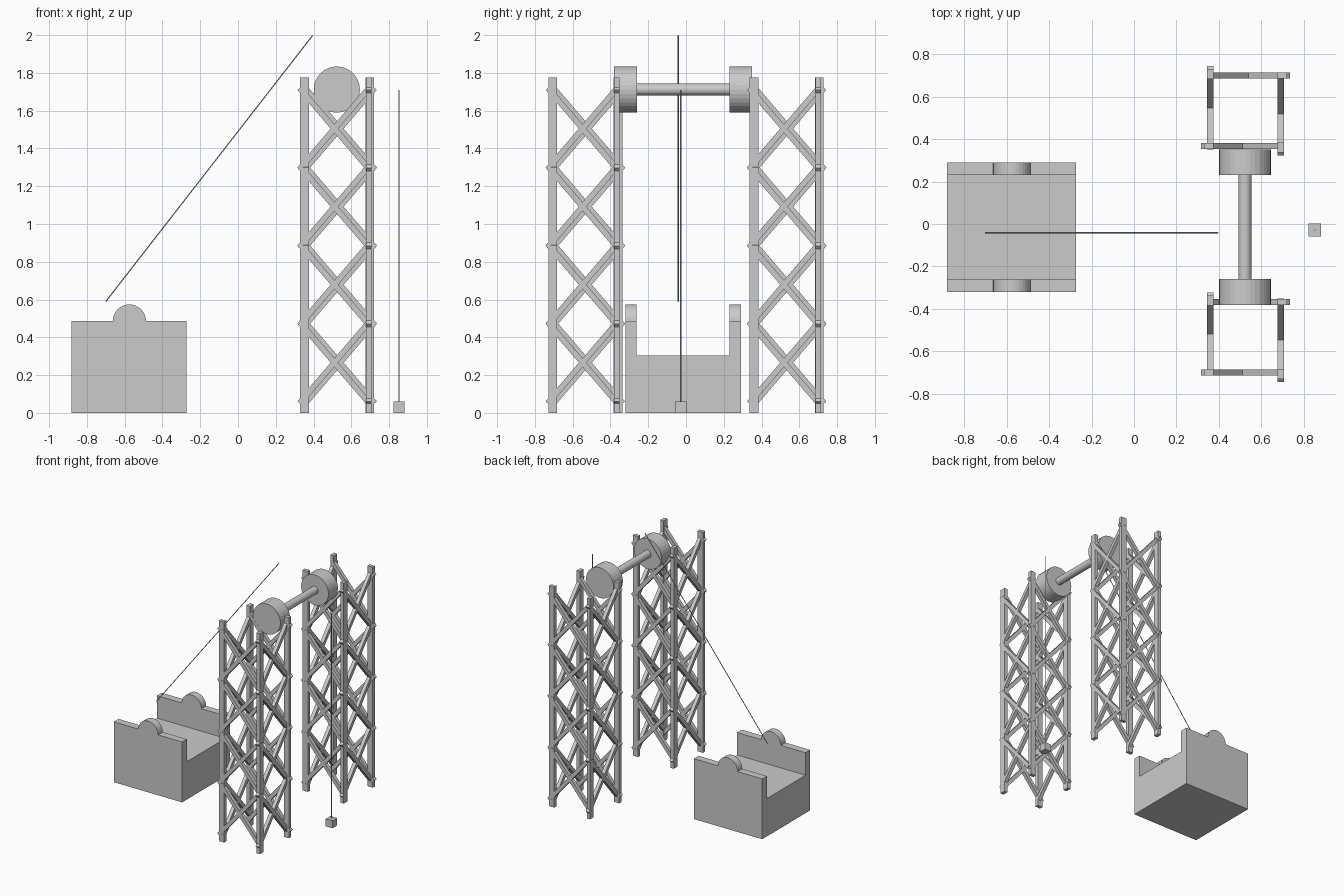
import bpy, bmesh, math
from mathutils import Vector, Matrix

if "Cube" in bpy.data.objects:
    bpy.data.objects.remove(bpy.data.objects["Cube"])


def finish(name, bm):
    bmesh.ops.recalc_face_normals(bm, faces=bm.faces)
    me = bpy.data.meshes.new(name)
    bm.to_mesh(me)
    bm.free()
    ob = bpy.data.objects.new(name, me)
    bpy.context.collection.objects.link(ob)
    return ob


def add_box(bm, center, size, rot=Matrix()):
    m = Matrix.Translation(center) @ rot @ Matrix.Diagonal((*size, 1))
    bmesh.ops.create_cube(bm, size=1, matrix=m)


def cylinder(name, a, b, r, sides=32):
    a, b = Vector(a), Vector(b)
    d = b - a
    m = Matrix.Translation((a + b) / 2) @ d.to_track_quat('Z', 'Y').to_matrix().to_4x4()
    bm = bmesh.new()
    bmesh.ops.create_cone(bm, cap_ends=True, segments=sides, radius1=r, radius2=r,
                          depth=d.length, matrix=m)
    return finish(name, bm)


def prism(name, points, direction):
    bm = bmesh.new()
    face = bm.faces.new([bm.verts.new(p) for p in points])
    ext = bmesh.ops.extrude_face_region(bm, geom=[face])
    verts = [v for v in ext['geom'] if isinstance(v, bmesh.types.BMVert)]
    bmesh.ops.translate(bm, verts=verts, vec=direction)
    # keep the starting cap
    if not face.is_valid:
        bmesh.ops.holes_fill(bm, edges=bm.edges)
    return finish(name, bm)


# Lattice towers: four identical panels (one leg + stacked X braces) in a pinwheel
HEIGHT, THICK, FACE = 1.775, 0.029, 0.166
BRACE_LEN, BRACE_W, ANGLE = 0.566, 0.03, math.radians(49.4)


def tower(name, cx, cy):
    bm = bmesh.new()
    for q in range(4):
        turn = Matrix.Translation((cx, cy, 0)) @ Matrix.Rotation(q * math.pi / 2, 4, 'Z')
        panel = bmesh.new()
        add_box(panel, (-0.173, -FACE, HEIGHT / 2), (0.046, THICK, HEIGHT))
        for k in range(4):
            for s in (1, -1):
                add_box(panel, (-0.0145, -FACE, 0.266 + 0.413 * k),
                        (BRACE_LEN, THICK, BRACE_W), Matrix.Rotation(s * ANGLE, 4, 'Y'))
        panel.transform(turn)
        tmp = bpy.data.meshes.new("panel_tmp")
        panel.to_mesh(tmp)
        panel.free()
        bm.from_mesh(tmp)
        bpy.data.meshes.remove(tmp)
    finish(name, bm)


tower("front_tower", 0.525, -0.533)
tower("back_tower", 0.525, 0.533)

# Axle with end drums
AX, AZ = 0.523, 1.712
cylinder("axle", (AX, -0.262, AZ), (AX, 0.232, AZ), 0.031)
cylinder("front_drum", (AX, -0.381, AZ), (AX, -0.260, AZ), 0.122)
cylinder("back_drum", (AX, 0.230, AZ), (AX, 0.350, AZ), 0.122)

# Trough block: U-shaped section along x
X0, X1, Y0, Y1, TOP, FLOOR, WALL = -0.882, -0.273, -0.321, 0.290, 0.486, 0.305, 0.06
section = [(Y0, 0), (Y1, 0), (Y1, TOP), (Y1 - WALL, TOP), (Y1 - WALL, FLOOR),
           (Y0 + WALL, FLOOR), (Y0 + WALL, TOP), (Y0, TOP)]
prism("trough", [(X0, y, z) for y, z in section], (X1 - X0, 0, 0))

# Half-round bearing bumps on the trough walls
for name, y in (("front_bump", Y0), ("back_bump", Y1 - WALL)):
    arc = [(-0.575 + 0.088 * math.cos(math.pi * i / 16), y,
            TOP + 0.088 * math.sin(math.pi * i / 16)) for i in range(17)]
    prism(name, arc, (0, WALL, 0))

# Ropes and hanging weight
cylinder("slanted_rope", (-0.70, -0.041, 0.59), (0.395, -0.041, 1.998), 0.003, 8)
cylinder("hanging_rope", (0.852, -0.028, 0.05), (0.852, -0.028, 1.71), 0.003, 8)
bm = bmesh.new()
add_box(bm, (0.852, -0.028, 0.03), (0.06, 0.06, 0.06))
finish("weight", bm)
